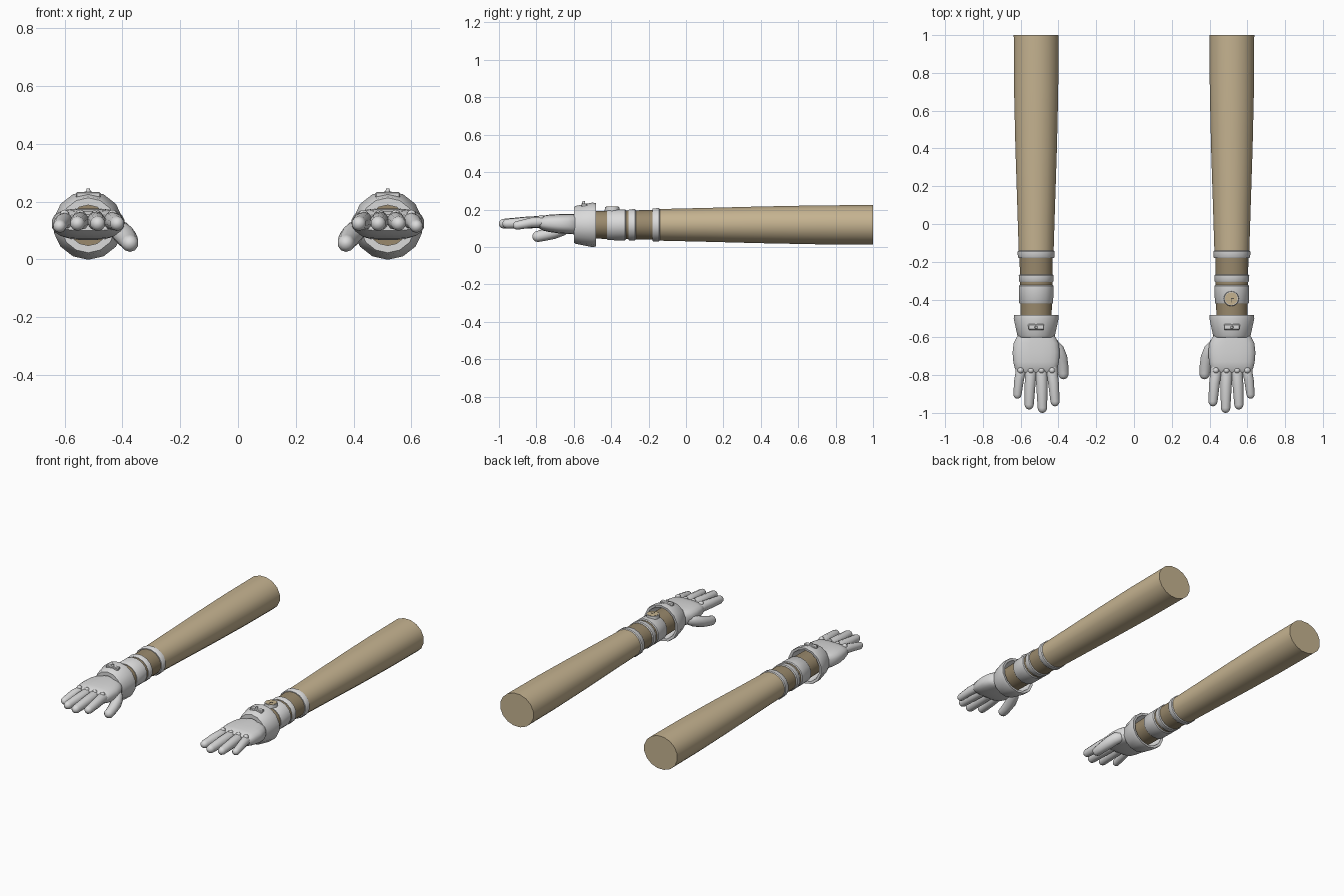
import bpy, bmesh, math

if "Cube" in bpy.data.objects:
    bpy.data.objects.remove(bpy.data.objects["Cube"])


def material(name, rgb):
    m = bpy.data.materials.new(name)
    m.diffuse_color = (*rgb, 1)
    m.use_nodes = True
    m.node_tree.nodes["Principled BSDF"].inputs["Base Color"].default_value = m.diffuse_color
    return m


TAN = material("sleeve tan", (0.56, 0.45, 0.28))
BROWN = material("inner sleeve brown", (0.32, 0.25, 0.15))
GREY = material("glove light grey", (0.70, 0.70, 0.70))
DARK = material("watch hand dark", (0.10, 0.09, 0.07))
CX, CZ = 0.518, 0.118


def finish(bm, name, mat, angle=40):
    bmesh.ops.recalc_face_normals(bm, faces=bm.faces)
    me = bpy.data.meshes.new(name)
    bm.to_mesh(me)
    bm.free()
    ob = bpy.data.objects.new(name, me)
    bpy.context.collection.objects.link(ob)
    me.materials.append(mat)
    bpy.ops.object.select_all(action='DESELECT')
    ob.select_set(True)
    bpy.context.view_layer.objects.active = ob
    bpy.ops.object.shade_smooth_by_angle(angle=math.radians(angle))
    return ob


def loft(name, mat, side, sections, n=16, power=1.0, ring=False, angle=40):
    """Skin of rounded sections (y, x, z, rx, rz) stacked along y."""
    bm = bmesh.new()
    rows = []
    for y, x, z, rx, rz in sections:
        row = []
        for i in range(n):
            a = 2 * math.pi * (i + 0.5) / n
            c, s = math.cos(a), math.sin(a)
            px = x + rx * math.copysign(abs(c) ** power, c)
            pz = z + rz * math.copysign(abs(s) ** power, s)
            row.append(bm.verts.new((side * px, y, pz)))
        rows.append(row)
    pairs = list(zip(rows, rows[1:]))
    if ring:
        pairs.append((rows[-1], rows[0]))
    for a, b in pairs:
        for i in range(n):
            j = (i + 1) % n
            bm.faces.new((a[i], a[j], b[j], b[i]))
    if not ring:
        bm.faces.new(rows[0])
        bm.faces.new(rows[-1])
    return finish(bm, name, mat, angle)


def round_arm(profile):
    return [(y, CX, CZ, rx, rz) for y, rx, rz in profile]


def digit(name, side, path):
    """Finger from (y, x, z, r) points, with a rounded tip at the last one."""
    secs = [(y, x, z, r, r) for y, x, z, r in path]
    y, x, z, r = path[-1]
    for k in (30, 55, 75, 86):
        t = math.radians(k)
        secs.append((y - r * math.sin(t), x, z, r * math.cos(t), r * math.cos(t)))
    return loft(name, GREY, side, secs, n=10, angle=60)


def box(name, mat, centre, size, bevel=0.004):
    bm = bmesh.new()
    bmesh.ops.create_cube(bm, size=1)
    for v in bm.verts:
        v.co = [c + p * s for c, p, s in zip(centre, v.co, size)]
    if bevel:
        bmesh.ops.bevel(bm, geom=bm.edges[:], offset=bevel, segments=1, affect='EDGES')
    return finish(bm, name, mat)


def disc(name, mat, centre, r, h, n=20, top=1.0):
    bm = bmesh.new()
    bmesh.ops.create_cone(bm, cap_ends=True, segments=n, radius1=r, radius2=r * top, depth=h)
    bmesh.ops.translate(bm, verts=bm.verts, vec=centre)
    return finish(bm, name, mat)


for side, tag in ((1, "right"), (-1, "left")):
    # sleeves
    loft(tag + "_sleeve", TAN, side, round_arm([
        (1.0, 0.121, 0.108), (0.7, 0.119, 0.106), (0.4, 0.112, 0.100),
        (0.1, 0.102, 0.092), (-0.15, 0.094, 0.086)]))
    loft(tag + "_inner_sleeve", BROWN, side, round_arm([
        (-0.14, 0.090, 0.082), (-0.32, 0.087, 0.078), (-0.56, 0.082, 0.074)]))

    # wrist bands
    for name, y0, y1, r in (("sleeve_hem", -0.14, -0.18, 0.100),
                            ("narrow_band", -0.268, -0.308, 0.094),
                            ("wide_band", -0.322, -0.422, 0.093)):
        z = r * 0.91
        b = 0.005
        loft(tag + "_" + name, GREY, side, round_arm([
            (y0, r - b, z - b), (y0 - b, r, z), (y1 + b, r - 0.001, z - 0.001),
            (y1, r - b, z - b)]))

    # flared hollow glove cuff
    loft(tag + "_cuff", GREY, side, round_arm([
        (-0.482, 0.120, 0.116), (-0.500, 0.122, 0.119), (-0.590, 0.102, 0.101),
        (-0.600, 0.096, 0.095), (-0.600, 0.070, 0.070), (-0.575, 0.082, 0.080),
        (-0.484, 0.104, 0.101)]), n=14, ring=True)

    # cuff clasp
    box(tag + "_clasp_plate", GREY, (side * 0.518, -0.545, 0.222), (0.085, 0.030, 0.022))
    disc(tag + "_clasp_stud", GREY, (side * 0.518, -0.547, 0.237), 0.009, 0.016, 10, 0.7)

    # palm
    loft(tag + "_palm", GREY, side, [
        (-0.57, 0.518, 0.122, 0.080, 0.055), (-0.60, 0.518, 0.122, 0.104, 0.055),
        (-0.63, 0.518, 0.123, 0.120, 0.054), (-0.68, 0.518, 0.124, 0.126, 0.052),
        (-0.73, 0.518, 0.126, 0.122, 0.047), (-0.765, 0.518, 0.127, 0.114, 0.040),
        (-0.785, 0.518, 0.127, 0.102, 0.028)], n=20, power=0.7, angle=50)

    # fingers, index to little, each with a knuckle
    for name, x0, x1, tip, r in (("index", 0.434, 0.418, -0.965, 0.030),
                                 ("middle", 0.490, 0.485, -1.0, 0.031),
                                 ("ring", 0.546, 0.555, -0.982, 0.030),
                                 ("little", 0.600, 0.617, -0.925, 0.027)):
        end = tip + r * 0.85
        mid = (-0.75 + end) / 2
        zt = 0.115 if name == "little" else 0.124
        digit(f"{tag}_{name}_finger", side, [
            (-0.735, x0, 0.130, r * 0.9), (-0.785, x0, 0.133, r * 1.05),
            (mid, (x0 + x1) / 2, 0.130, r), (end, x1, zt, r * 0.85)])
        bm = bmesh.new()
        bmesh.ops.create_uvsphere(bm, u_segments=10, v_segments=6, radius=0.017)
        bmesh.ops.translate(bm, verts=bm.verts, vec=(side * x0, -0.775, 0.155))
        finish(bm, f"{tag}_{name}_knuckle", GREY, 60)

    # thumb
    digit(tag + "_thumb", side, [
        (-0.610, 0.432, 0.110, 0.022), (-0.650, 0.408, 0.098, 0.036),
        (-0.700, 0.389, 0.080, 0.037), (-0.750, 0.379, 0.066, 0.033),
        (-0.792, 0.374, 0.056, 0.030)])

# wrist watch, on one arm only
wx, wy, wz = 0.515, -0.395, 0.207
disc("watch_case", GREY, (wx, wy, wz - 0.004), 0.040, 0.020, 24, 0.95)
disc("watch_face", TAN, (wx, wy, wz + 0.005), 0.034, 0.006, 24)
box("watch_minute_hand", DARK, (wx, wy - 0.010, wz + 0.0085), (0.004, 0.022, 0.002), 0)
box("watch_hour_hand", DARK, (wx + 0.007, wy, wz + 0.0085), (0.016, 0.004, 0.002), 0)
